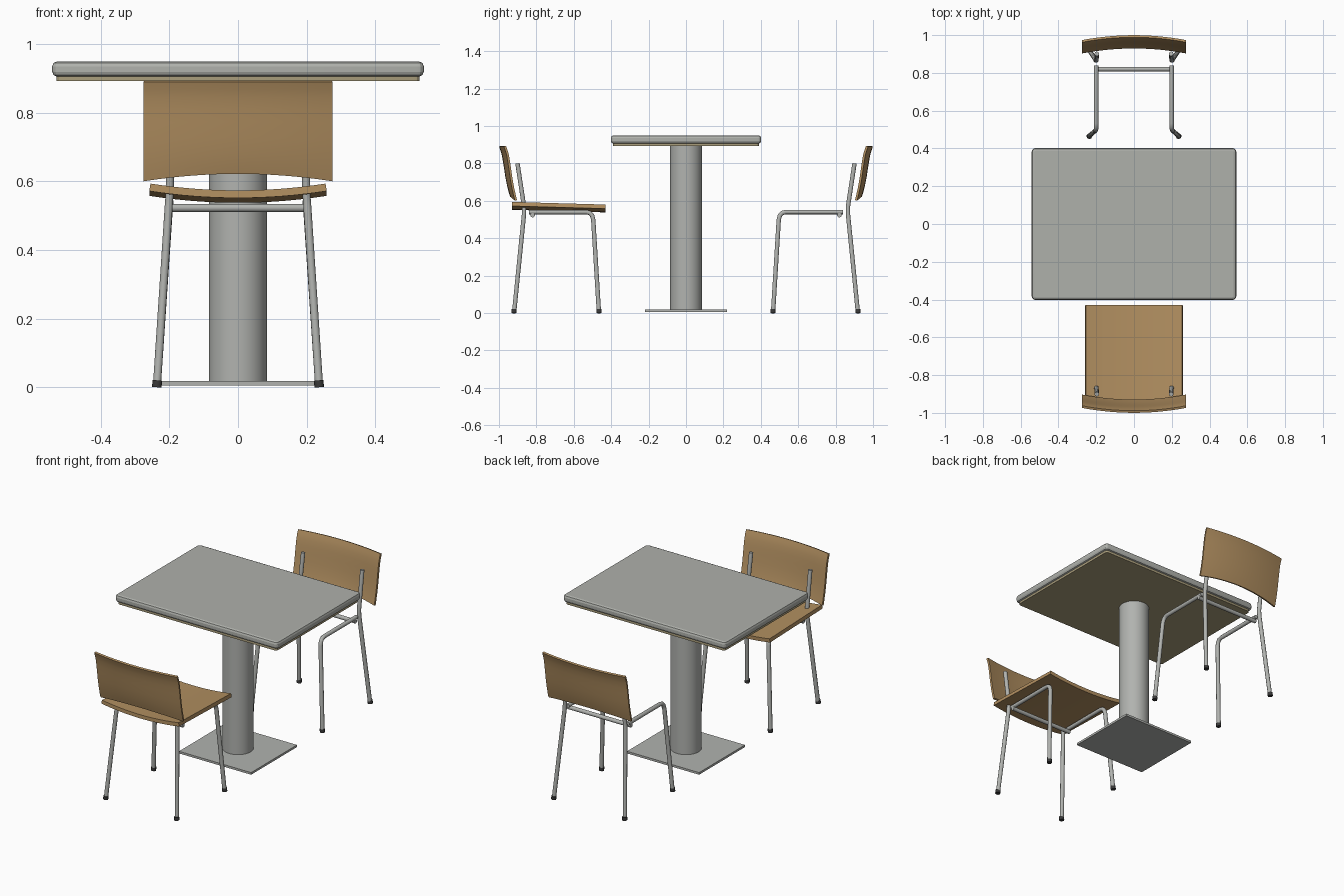
import bpy, bmesh, math
from mathutils import Vector

if "Cube" in bpy.data.objects:
    bpy.data.objects.remove(bpy.data.objects["Cube"], do_unlink=True)


def material(name, rgb):
    m = bpy.data.materials.new(name)
    m.use_nodes = True
    m.diffuse_color = (*rgb, 1)
    m.node_tree.nodes["Principled BSDF"].inputs["Base Color"].default_value = (*rgb, 1)
    return m


grey = material("pale grey laminate", (0.43, 0.44, 0.41))
metal = material("grey metal", (0.44, 0.45, 0.43))
wood = material("light wood", (0.45, 0.28, 0.12))
board = material("khaki board", (0.40, 0.34, 0.20))
rubber = material("dark rubber", (0.04, 0.04, 0.04))


def add_mesh(name, bm, mat, angle=35):
    """Turn a bmesh into a smooth-shaded object with sharp creases."""
    bmesh.ops.recalc_face_normals(bm, faces=bm.faces)
    me = bpy.data.meshes.new(name)
    bm.to_mesh(me)
    bm.free()
    me.materials.append(mat)
    for p in me.polygons:
        p.use_smooth = True
    me.set_sharp_from_angle(angle=math.radians(angle))
    ob = bpy.data.objects.new(name, me)
    bpy.context.collection.objects.link(ob)
    return ob


def slab(name, half_x, half_y, z0, z1, mat, corner=0, edge=0):
    """Box with rounded plan corners and rounded rims."""
    bm = bmesh.new()
    bmesh.ops.create_cube(bm, size=2)
    for v in bm.verts:
        v.co = (v.co.x * half_x, v.co.y * half_y, z1 if v.co.z > 0 else z0)
    if corner:
        upright = [e for e in bm.edges if abs(e.verts[0].co.z - e.verts[1].co.z) > 1e-4]
        bmesh.ops.bevel(bm, geom=upright, offset=corner, segments=3, profile=0.5, affect='EDGES')
    if edge:
        rims = [e for e in bm.edges if abs(e.verts[0].co.z - e.verts[1].co.z) < 1e-4]
        bmesh.ops.bevel(bm, geom=rims, offset=edge, segments=2, profile=0.5, affect='EDGES')
    return add_mesh(name, bm, mat, 20)


def tube(name, points, radius, mat, sides=12):
    """Sweep a round section along a path, mitred at the bends."""
    pts = [Vector(p) for p in points]
    bm = bmesh.new()
    rings = []
    side = None
    for i, p in enumerate(pts):
        d = (pts[min(i + 1, len(pts) - 1)] - pts[max(i - 1, 0)]).normalized()
        if side is None:
            side = d.orthogonal()
        side = (side - d * side.dot(d)).normalized()
        other = d.cross(side)
        angles = [math.tau * k / sides for k in range(sides)]
        rings.append([bm.verts.new(p + (side * math.cos(a) + other * math.sin(a)) * radius)
                      for a in angles])
    for a, b in zip(rings, rings[1:]):
        for k in range(sides):
            n = (k + 1) % sides
            bm.faces.new((a[k], a[n], b[n], b[k]))
    bm.faces.new(rings[0])
    bm.faces.new(rings[-1])
    return add_mesh(name, bm, mat, 50)


def bent_panel(name, half_w, profile, thick, bow_y, bow_z, facing, mat, columns=16):
    """Bent sheet: a (y, z) profile swept across x; bow_y and bow_z shift its middle."""
    bm = bmesh.new()
    grid = []
    n = len(profile) - 1
    for j, (y, z) in enumerate(profile):
        row = []
        for i in range(columns + 1):
            u = 2 * i / columns - 1
            mid = 1 - u * u
            row.append(bm.verts.new((u * half_w, (y + bow_y * mid) * facing,
                                     z + bow_z(j / n) * mid)))
        grid.append(row)
    for a, b in zip(grid, grid[1:]):
        for i in range(columns):
            bm.faces.new((a[i], a[i + 1], b[i + 1], b[i]))
    bmesh.ops.recalc_face_normals(bm, faces=bm.faces)
    bm.normal_update()
    # Close the sheet with an offset copy on each side of the middle surface
    normals = {v: v.normal.copy() for v in bm.verts}
    for v, nrm in normals.items():
        v.co -= nrm * thick / 2
    bmesh.ops.solidify(bm, geom=bm.faces[:], thickness=-thick)
    return add_mesh(name, bm, mat, 40)


# Table
slab("table_top", 0.542, 0.402, 0.906, 0.95, grey, corner=0.02, edge=0.014)
slab("table_underboard", 0.53, 0.39, 0.893, 0.908, board, corner=0.015)
tube("table_column", [(0, 0, 0.012), (0, 0, 0.895)], 0.085, metal, 32)
slab("table_base", 0.24, 0.218, 0.005, 0.018, metal)


def chair(label, facing, with_seat):
    def path(side, pts):
        return [(x * side, y * facing, z) for x, y, z in pts]

    for side, hand in ((-1, "right"), (1, "left")):
        tag = f"{label}_{hand}"
        # Back leg runs up into the backrest post
        tube(f"{tag}_back_leg", path(side, [(0.236, 0.918, 0.012), (0.202, 0.866, 0.53),
                                            (0.199, 0.866, 0.57), (0.197, 0.901, 0.80)]),
             0.012, metal)
        # Front leg bends into the seat rail
        tube(f"{tag}_front_leg", path(side, [(0.236, 0.466, 0.012), (0.203, 0.496, 0.50),
                                             (0.201, 0.502, 0.522), (0.2, 0.514, 0.535),
                                             (0.2, 0.532, 0.54), (0.2, 0.84, 0.54)]),
             0.012, metal)
        # Foot caps
        for end, y in (("back", 0.92), ("front", 0.465)):
            tube(f"{tag}_{end}_foot", path(side, [(0.237, y, 0), (0.235, y, 0.02)]),
                 0.0145, rubber)
    tube(f"{label}_crossbar", path(1, [(-0.21, 0.82, 0.523), (0.21, 0.82, 0.523)]), 0.012, metal)

    # Backrest flares outward at the top
    back = [(0.909, 0.602), (0.916, 0.63), (0.925, 0.67), (0.934, 0.72), (0.941, 0.77),
            (0.947, 0.81), (0.953, 0.845), (0.96, 0.87), (0.968, 0.892)]
    bent_panel(f"{label}_backrest", 0.275, back, 0.012, 0.026,
               lambda t: 0.022 * (1 - t) ** 2, facing, wood)
    # Dished seat
    if with_seat:
        seat = [(0.43 + 0.05 * i, 0.569 + 0.0014 * i) for i in range(11)]
        bent_panel(f"{label}_seat", 0.257, seat, 0.022, 0,
                   lambda t: -0.02, facing, wood)


chair("front_chair", -1, True)
chair("back_chair", 1, False)
